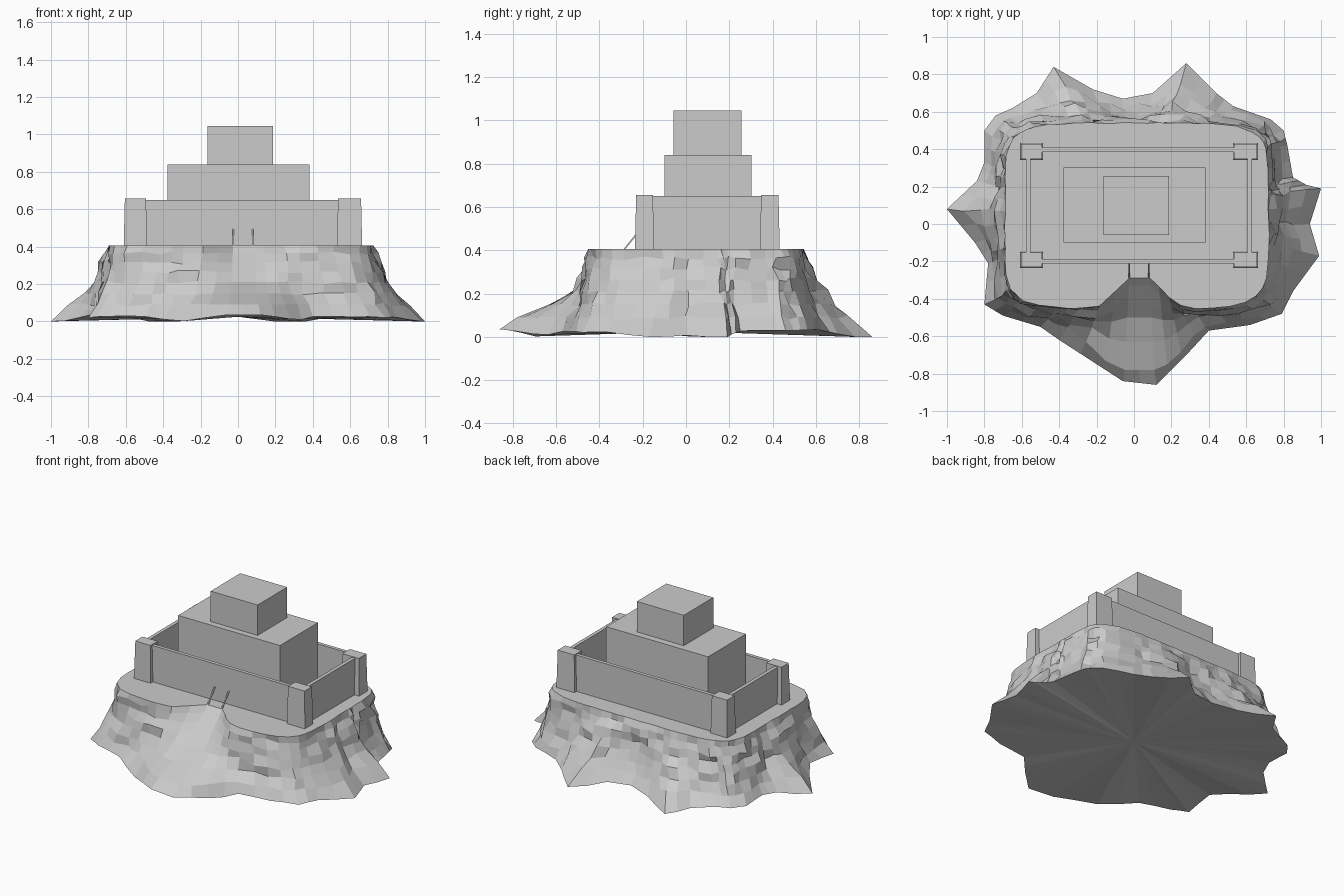
import bpy, bmesh, math, random
from mathutils import Vector

if "Cube" in bpy.data.objects:
    bpy.data.objects.remove(bpy.data.objects["Cube"])

random.seed(4)
grey = bpy.data.materials.new("stone grey")
grey.diffuse_color = (0.6, 0.6, 0.6, 1)
grey.use_nodes = True
grey.node_tree.nodes["Principled BSDF"].inputs["Base Color"].default_value = grey.diffuse_color


def finish(name, bm):
    bmesh.ops.recalc_face_normals(bm, faces=bm.faces)
    me = bpy.data.meshes.new(name)
    bm.to_mesh(me)
    bm.free()
    me.materials.append(grey)
    ob = bpy.data.objects.new(name, me)
    bpy.context.collection.objects.link(ob)
    return ob


def box(name, x0, x1, y0, y1, z0, z1, flare=0.0):
    """Axis-aligned block; flare widens its foot."""
    bm = bmesh.new()
    bmesh.ops.create_cube(bm, size=1)
    for v in bm.verts:
        f = flare if v.co.z < 0 else 0
        v.co = ((x0 + x1) / 2 + v.co.x * (x1 - x0 + 2 * f),
                (y0 + y1) / 2 + v.co.y * (y1 - y0 + 2 * f),
                z0 if v.co.z < 0 else z1)
    return finish(name, bm)


# --- Rocky hill: irregular foot outline lofted up to a rounded plateau ---
foot = [(1.0, .19), (.92, .21), (.85, .25), (.82, .42), (.80, .50), (.73, .56),
        (.53, .63), (.44, .70), (.28, .86), (.10, .70), (-.06, .67), (-.22, .72),
        (-.43, .84), (-.52, .70), (-.65, .62), (-.74, .58), (-.80, .50),
        (-.80, .33), (-.84, .23), (-1.0, .08), (-.85, -.10), (-.78, -.21),
        (-.80, -.43), (-.70, -.49), (-.50, -.55), (-.40, -.62), (-.06, -.84),
        (.12, -.86), (.28, -.70), (.40, -.57), (.62, -.54), (.79, -.48),
        (.85, -.36), (.99, -.17), (.94, 0.0)]
TOP = 0.405
CX, CY, A, B, N = 0.015, 0.045, 0.705, 0.495, 6
# height, share of the way from rim to foot, y of the front ramp
levels = [(TOP, 0, -.29), (.365, .05, -.33), (.315, .13, -.385), (.265, .20, -.44),
          (.21, .30, -.50), (.15, .46, -.63), (.09, .68, -.78), (0, 1, 0)]


def column(bx, by):
    ang = math.atan2(by - CY, bx - CX)
    c, s = math.cos(ang), math.sin(ang)
    rim = (abs(c / A) ** N + abs(s / B) ** N) ** (-1 / N)
    base = math.hypot(bx - CX, by - CY)
    ramp = 0
    if by < -0.4:
        ramp = min(1, max(0, (0.33 - abs(bx - 0.03)) / 0.22))
    pts = []
    for i, (z, f, ry) in enumerate(levels):
        if i == len(levels) - 1:
            low = max(0, 0.04 * (1 - max(0, base - rim - 0.08) / 0.17))
            pts.append(Vector((bx, by, max(low, 0.035 * ramp))))
            continue
        rough = (0.004 if i == 0 else 0.02) * (1 - ramp)
        r = rim + (base - rim) * f + random.uniform(-rough, rough)
        a = ang + random.uniform(-rough, rough) * 0.6
        p = Vector((CX + r * math.cos(a), CY + r * math.sin(a), z))
        if i:
            p.z += random.uniform(-0.5, 0.5) * rough
        q = Vector((0.03 + (bx - 0.03) * (0.62 + 0.38 * f), ry, z))
        pts.append(p.lerp(q, ramp))
    return pts


cols = []
for k, (x, y) in enumerate(foot):
    nx, ny = foot[(k + 1) % len(foot)]
    steps = 3 if math.hypot(nx - x, ny - y) > 0.25 else 2
    for t in range(steps):
        cols.append(column(x + (nx - x) * t / steps, y + (ny - y) * t / steps))

bm = bmesh.new()
grid = [[bm.verts.new(p) for p in col] for col in cols]
mid = bm.verts.new((0, 0, 0.025))
for k, col in enumerate(grid):
    nxt = grid[(k + 1) % len(grid)]
    for i in range(len(levels) - 1):
        bm.faces.new((col[i], col[i + 1], nxt[i + 1], nxt[i]))
    bm.faces.new((col[-1], mid, nxt[-1]))
bm.faces.new([col[0] for col in grid])
finish("rocky_hill", bm)

# --- Curtain walls: four thin walls around an open court ---
X0, X1, Y0, Y1, T, H = -0.577, 0.63, -0.212, 0.41, 0.024, 0.65
box("front_wall", X0, X1, Y0, Y0 + T, TOP - .01, H)
box("back_wall", X0, X1, Y1 - T, Y1, TOP - .01, H)
box("left_wall", X0, X0 + T, Y0 + T, Y1 - T, TOP - .01, H)
box("right_wall", X1 - T, X1, Y0 + T, Y1 - T, TOP - .01, H)

# --- Corner towers, slightly flared at the foot ---
for side, (a, b) in {"left": (-.605, -.492), "right": (.535, .658)}.items():
    for end, (c, d) in {"front": (-.23, -.153), "back": (.347, .427)}.items():
        box(f"{end}_{side}_tower", a, b, c, d, TOP - .01, .656, .006)

# --- Keep: two stacked blocks ---
box("lower_keep", -.377, .383, -.1, .303, TOP - .01, .84)
box("upper_keep", -.163, .187, -.058, .257, .84, 1.045)

# --- Two slanting drawbridge bars above the ramp ---
for name, x in (("left_bridge_bar", -.025), ("right_bridge_bar", .08)):
    bar = box(name, x - .004, x + .004, -.004, .004, TOP - .005, .495)
    for v in bar.data.vertices:
        v.co.y += -.288 if v.co.z < .45 else -.212
